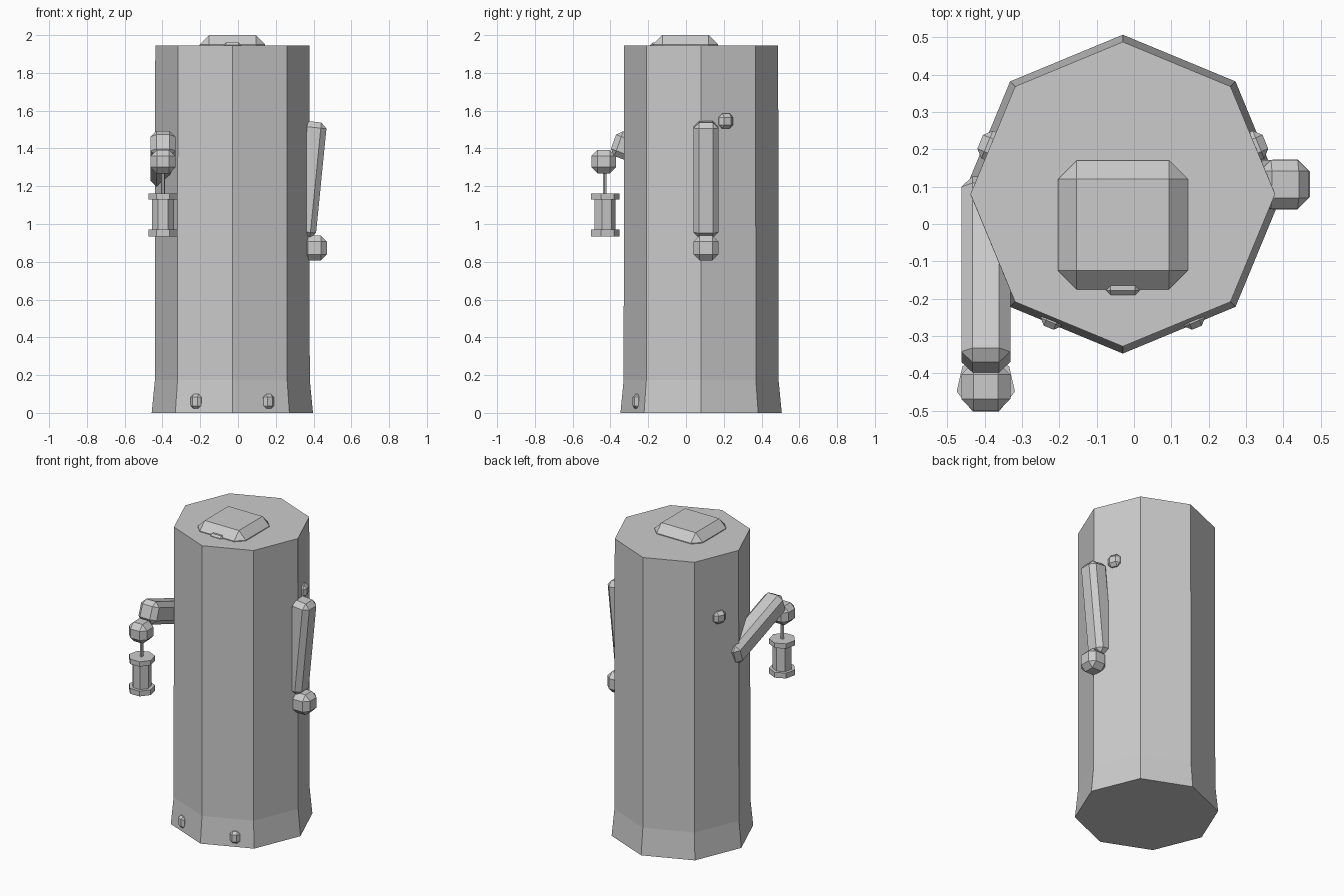
import bpy
import bmesh
from math import pi, radians
from mathutils import Matrix, Vector

start = bpy.data.objects.get("Cube")
if start:
    bpy.data.objects.remove(start, do_unlink=True)

GREY = (0.6, 0.6, 0.6, 1.0)
mat = bpy.data.materials.new("plain grey")
mat.use_nodes = True
mat.diffuse_color = GREY
mat.node_tree.nodes["Principled BSDF"].inputs["Base Color"].default_value = GREY

CX, CY = -0.03, 0.08  # body axis


def finish(name, bm):
    bmesh.ops.recalc_face_normals(bm, faces=bm.faces)
    mesh = bpy.data.meshes.new(name)
    bm.to_mesh(mesh)
    bm.free()
    mesh.materials.append(mat)
    obj = bpy.data.objects.new(name, mesh)
    bpy.context.collection.objects.link(obj)
    return obj


def chamfer_box(name, centre, size, bevel, rot=None):
    """Box with every edge cut by one flat chamfer."""
    bm = bmesh.new()
    bmesh.ops.create_cube(bm, size=1)
    bmesh.ops.scale(bm, vec=size, verts=bm.verts)
    bmesh.ops.bevel(bm, geom=bm.edges[:], offset=bevel, segments=1,
                    affect='EDGES', profile=0.5)
    if rot:
        bmesh.ops.transform(bm, matrix=rot, verts=bm.verts)
    bmesh.ops.translate(bm, vec=centre, verts=bm.verts)
    return finish(name, bm)


def prism(name, centre, sides, profile, turn=0.0):
    """Faceted column through (radius, height) pairs, closed at both ends."""
    bm = bmesh.new()
    rings = []
    for radius, z in profile:
        arm = Vector((radius, 0, 0))
        rings.append([bm.verts.new(Matrix.Rotation(turn + 2 * pi * i / sides, 3, 'Z') @ arm
                                   + Vector((centre[0], centre[1], z)))
                      for i in range(sides)])
    for low, high in zip(rings, rings[1:]):
        for i in range(sides):
            j = (i + 1) % sides
            bm.faces.new((low[i], low[j], high[j], high[i]))
    bm.faces.new(rings[0][::-1])
    bm.faces.new(rings[-1])
    return finish(name, bm)


# Tall robe with a flared hem
prism("body", (CX, CY), 8, [(0.427, 0), (0.41, 0.175), (0.408, 1.945)])

# Head sunk into the body, with a small nose
chamfer_box("head", (CX, -0.0025, 1.825), (0.348, 0.345, 0.35), 0.05)
chamfer_box("nose", (CX, -0.165, 1.93), (0.09, 0.05, 0.06), 0.012)

# Feet and ears just breaking the surface, mirrored about the body
for side, label in ((-1, "right"), (1, "left")):
    turn = Matrix.Rotation(side * radians(22.5), 4, 'Z')
    chamfer_box(label + "_foot", (CX + side * 0.19, -0.257, 0.06),
                (0.06, 0.045, 0.078), 0.016, turn)
    chamfer_box(label + "_ear", (CX + side * 0.345, 0.205, 1.545),
                (0.08, 0.08, 0.08), 0.02, turn)

# Hanging left arm
chamfer_box("left_arm", (0.375, 0.106, 1.235), (0.132, 0.132, 0.615), 0.03,
            Matrix.Rotation(radians(5.7), 4, 'Y'))
chamfer_box("left_hand", (0.405, 0.106, 0.873), (0.133, 0.133, 0.133), 0.033)

# Raised right arm
RX = -0.397
chamfer_box("right_arm", (RX, -0.135, 1.345), (0.131, 0.53, 0.14), 0.03,
            Matrix.Rotation(radians(-20), 4, 'X'))
chamfer_box("right_hand", (RX, -0.436, 1.33), (0.131, 0.131, 0.125), 0.033)

# Lantern hanging from the right hand
spot = (RX, -0.431)
prism("lantern_rod", spot, 6, [(0.011, 1.15), (0.011, 1.3)])
for name, radius, low, high in (("lantern_cap", 0.08, 1.13, 1.162),
                                ("lantern_body", 0.059, 0.96, 1.14),
                                ("lantern_base", 0.08, 0.935, 0.97)):
    prism(name, spot, 7, [(radius, low), (radius, high)], pi / 2)
